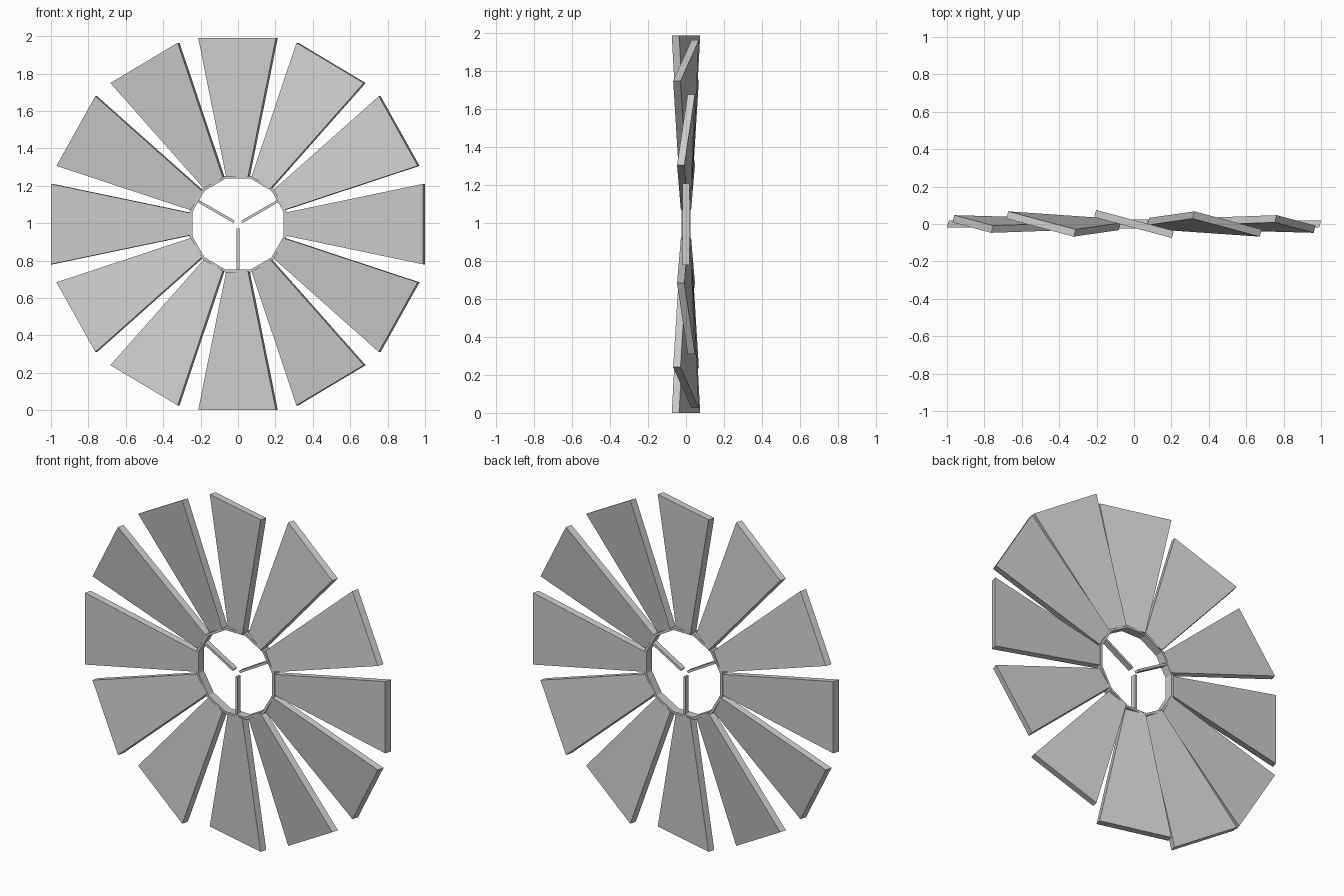
import bpy
from math import sin, cos, tan, pi, radians
from mathutils import Vector, Matrix

if "Cube" in bpy.data.objects:
    bpy.data.objects.remove(bpy.data.objects["Cube"])

CENTRE = Vector((0, 0, 0.995))
SIDES = 12
HUB_R, TIP_R = 0.252, 0.995
PITCH = Matrix.Rotation(radians(-15), 3, 'Z')


def make(name, verts, faces):
    mesh = bpy.data.meshes.new(name)
    mesh.from_pydata([v + CENTRE for v in verts], [], faces)
    mesh.update()
    obj = bpy.data.objects.new(name, mesh)
    bpy.context.collection.objects.link(obj)
    return obj


def radial_bar(name, angle, r0, r1, half0, half1, depth, turn=None):
    """Tapered bar along a radius; its cross-section may be turned about z."""
    out = Vector((cos(angle), 0, sin(angle)))
    side = Vector((sin(angle), 0, -cos(angle)))
    thick = Vector((0, depth / 2, 0))
    if turn:
        side, thick = turn @ side, turn @ thick
    verts = [out * r + side * (s * h) + thick * t
             for r, h in ((r0, half0), (r1, half1))
             for s, t in ((-1, -1), (1, -1), (1, 1), (-1, 1))]
    faces = [(3, 2, 1, 0), (4, 5, 6, 7)]
    faces += [(i, (i + 1) % 4, (i + 1) % 4 + 4, i + 4) for i in range(4)]
    return make(name, verts, faces)


# twelve pitched blades
for i in range(SIDES):
    radial_bar(f"blade_{i + 1}", i * 2 * pi / SIDES, HUB_R, TIP_R,
               0.06, 0.215, 0.04, PITCH)

# twelve-sided hub ring, flats facing the blades
verts, faces = [], []
profile = [(0.258, -0.025), (0.258, 0.025), (0.244, 0.025), (0.244, -0.025)]
for i in range(SIDES):
    a = (i + 0.5) * 2 * pi / SIDES
    for r, y in profile:
        r /= cos(pi / SIDES)
        verts.append(Vector((r * cos(a), y, r * sin(a))))
    n = (i + 1) % SIDES
    for k in range(4):
        m = (k + 1) % 4
        faces.append((4 * i + k, 4 * i + m, 4 * n + m, 4 * n + k))
make("hub_ring", verts, faces)

# three thin spokes inside the hub
for i, deg in enumerate((30, 150, 270)):
    radial_bar(f"spoke_{i + 1}", radians(deg), 0.024, 0.246, 0.007, 0.007, 0.032)
